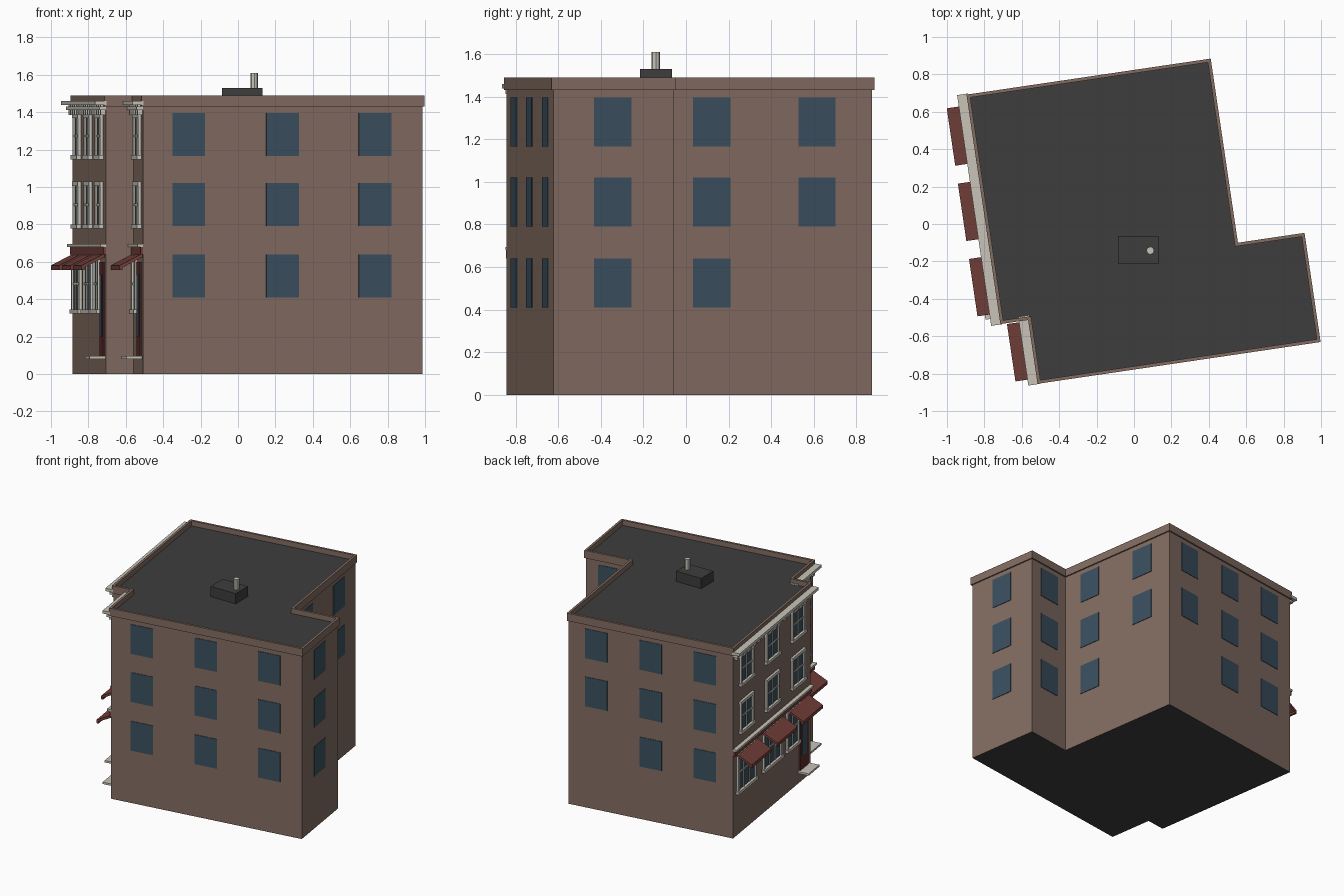
import bpy, bmesh, math
from mathutils import Matrix

if "Cube" in bpy.data.objects:
    bpy.data.objects.remove(bpy.data.objects["Cube"])

ROT = Matrix.Rotation(math.radians(8.4), 4, 'Z')   # whole block is turned on the plot


def mat(name, rgb):
    m = bpy.data.materials.new(name)
    m.diffuse_color = (*rgb, 1)
    m.use_nodes = True
    m.node_tree.nodes["Principled BSDF"].inputs["Base Color"].default_value = m.diffuse_color
    return m


BROWN = mat("brown_wall", (0.225, 0.15, 0.12))
ROOF = mat("dark_roof", (0.047, 0.047, 0.047))
GLASS = mat("blue_glass", (0.042, 0.08, 0.115))
TRIM = mat("pale_stone", (0.58, 0.55, 0.48))
AWN = mat("red_awning", (0.17, 0.05, 0.042))
DOOR = mat("dark_red_door", (0.11, 0.025, 0.025))


def finish(name, bm, mats, rotate=True):
    if rotate:
        bm.transform(ROT)
    bmesh.ops.recalc_face_normals(bm, faces=bm.faces)
    me = bpy.data.meshes.new(name)
    bm.to_mesh(me)
    bm.free()
    for m in mats:
        me.materials.append(m)
    ob = bpy.data.objects.new(name, me)
    bpy.context.collection.objects.link(ob)
    return ob


def prism(bm, pts, vec):
    """Extrude a closed loop of 3D points along vec."""
    a = [bm.verts.new(p) for p in pts]
    b = [bm.verts.new([p[i] + vec[i] for i in range(3)]) for p in pts]
    n = len(pts)
    bm.faces.new(a)
    bm.faces.new(b)
    for i in range(n):
        bm.faces.new((a[i], a[(i + 1) % n], b[(i + 1) % n], b[i]))


def boxes(name, items, m, rotate=True):
    bm = bmesh.new()
    for x0, x1, y0, y1, z0, z1 in items:
        prism(bm, [(x0, y0, z0), (x1, y0, z0), (x1, y1, z0), (x0, y1, z0)], (0, 0, z1 - z0))
    return finish(name, bm, [m], rotate)


# Footprint in the block's own axes, counter-clockwise
FOOT = [(-.625, -.76), (.885, -.76), (.885, -.19), (.525, -.19),
        (.525, .805), (-.775, .805), (-.775, -.415), (-.625, -.415)]


def offset(d):
    out = []
    for i, p in enumerate(FOOT):
        q, r = FOOT[i - 1], FOOT[(i + 1) % len(FOOT)]
        x, y = p
        for a, b in ((q, p), (p, r)):
            l = math.dist(a, b)
            x += d * (b[1] - a[1]) / l
            y -= d * (b[0] - a[0]) / l
        out.append((x, y))
    return out


# Main walls, with dark roof deck and underside
bm = bmesh.new()
prism(bm, [(x, y, 0) for x, y in FOOT], (0, 0, 1.45))
bm.normal_update()
for f in bm.faces:
    f.material_index = 1 if abs(f.normal.z) > .5 else 0
finish("building_walls", bm, [BROWN, ROOF])

# Parapet ring
bm = bmesh.new()
rings = [[bm.verts.new((x, y, z)) for x, y in offset(d)]
         for d, z in ((.01, 1.43), (.01, 1.49), (-.008, 1.49), (-.008, 1.43))]
for k in range(4):
    a, b = rings[k], rings[(k + 1) % 4]
    for i in range(8):
        j = (i + 1) % 8
        bm.faces.new((a[i], a[j], b[j], b[i]))
finish("parapet", bm, [BROWN])

# Plain windows on the side and rear walls
ROWS = [(.41, .64), (.79, 1.02), (1.165, 1.395)]
H, T = .088, .004
wins = []
for axis, wall, sign, centre, rows in (
        [('x', -.76, -1, c, ROWS) for c in (-.378, .128, .628)] +
        [('y', .885, 1, -.479, ROWS), ('x', -.19, 1, .70, ROWS),
         ('y', .525, 1, .044, ROWS), ('y', .525, 1, .544, ROWS[1:]),
         ('x', .805, 1, .307, ROWS[1:]), ('x', .805, 1, -.125, ROWS),
         ('x', .805, 1, -.553, ROWS)]):
    lo, hi = sorted((wall, wall + sign * T))
    for z0, z1 in rows:
        if axis == 'x':
            wins.append((centre - H, centre + H, lo, hi, z0, z1))
        else:
            wins.append((lo, hi, centre - H, centre + H, z0, z1))
boxes("plain_windows", wins, GLASS)

# Street facade: everything stands out from a wall at u towards -u
glass, trim, red, door = [], [], [], []


def framed(u, c, hw, z0, z1, bars):
    """Framed window with sill, mullions and a meeting rail."""
    glass.append((u - .005, u, c - hw, c + hw, z0, z1))
    t = .02
    trim.append((u - .016, u, c - hw - .012, c - hw + t - .012, z0, z1))
    trim.append((u - .016, u, c + hw + .012 - t, c + hw + .012, z0, z1))
    trim.append((u - .018, u, c - hw - .015, c + hw + .015, z1 - .015, z1 + .008))
    trim.append((u - .024, u, c - hw - .02, c + hw + .02, z0 - .012, z0 + .01))
    for i in range(bars):
        v = c - hw + 2 * hw * (i + 1) / (bars + 1)
        trim.append((u - .011, u, v - .006, v + .006, z0, z1))
    zm = (z0 + z1) / 2
    trim.append((u - .01, u, c - hw, c + hw, zm - .006, zm + .006))


def entrance(u, v0, v1):
    door.append((u - .009, u, v0, v1, .09, .60))
    glass.append((u - .013, u, v0 + .03, v1 - .03, .2, .53))
    trim.append((u - .085, u, v0 - .02, v1 + .02, .08, .095))


def band(u, v0, v1, dentils):
    """Fascia over the shopfront and cornice under the parapet."""
    red.append((u - .014, u, v0, v1, .64, .68))
    trim.append((u - .03, u, v0, v1, .68, .695))
    trim.append((u - .06, u, v0 - .012, v1 + .015, 1.438, 1.46))
    trim.append((u - .035, u, v0, v1, 1.412, 1.43))
    for i in range(dentils):
        v = v0 + (v1 - v0) * (i + .5) / dentils
        trim.append((u - .026, u, v - .012, v + .012, 1.385, 1.438))


MAIN, SIDE = -.775, -.625
BAYS = [(MAIN, .603), (MAIN, .196), (MAIN, -.211), (SIDE, -.585)]
for u, c in BAYS:
    framed(u, c, .09, .79, 1.02, 1)
    framed(u, c, .09, 1.16, 1.385, 1)
framed(MAIN, .603, .135, .335, .63, 2)
framed(MAIN, .196, .135, .335, .63, 2)
framed(MAIN, -.125, .085, .335, .63, 1)
framed(SIDE, -.495, .055, .335, .63, 1)
entrance(MAIN, -.37, -.24)
entrance(SIDE, -.70, -.57)
band(MAIN, -.415, .805, 18)
band(SIDE, -.76, -.415, 5)
boxes("facade_glass", glass, GLASS)
boxes("facade_trim", trim, TRIM)
boxes("shop_fascia", red, AWN)
boxes("entrance_doors", door, DOOR)

# Sloped awnings, a side profile extruded along the wall
bm = bmesh.new()
for u, c in BAYS:
    side = [(0, .645), (-.125, .58), (-.125, .555), (-.108, .555), (-.108, .57), (0, .625)]
    prism(bm, [(u + a, c - .155, z) for a, z in side], (0, .31, 0))
finish("awnings", bm, [AWN])

# Rooftop box and vent pipe
boxes("roof_box", [(-.085, .13, -.215, -.065, 1.45, 1.53)], ROOF, rotate=False)
bm = bmesh.new()
pts = [(.087 + .021 * math.cos(i * math.pi / 4), -.142 + .021 * math.sin(i * math.pi / 4), 1.52)
       for i in range(8)]
prism(bm, pts, (0, 0, .09))
finish("vent_pipe", bm, [TRIM], rotate=False)
